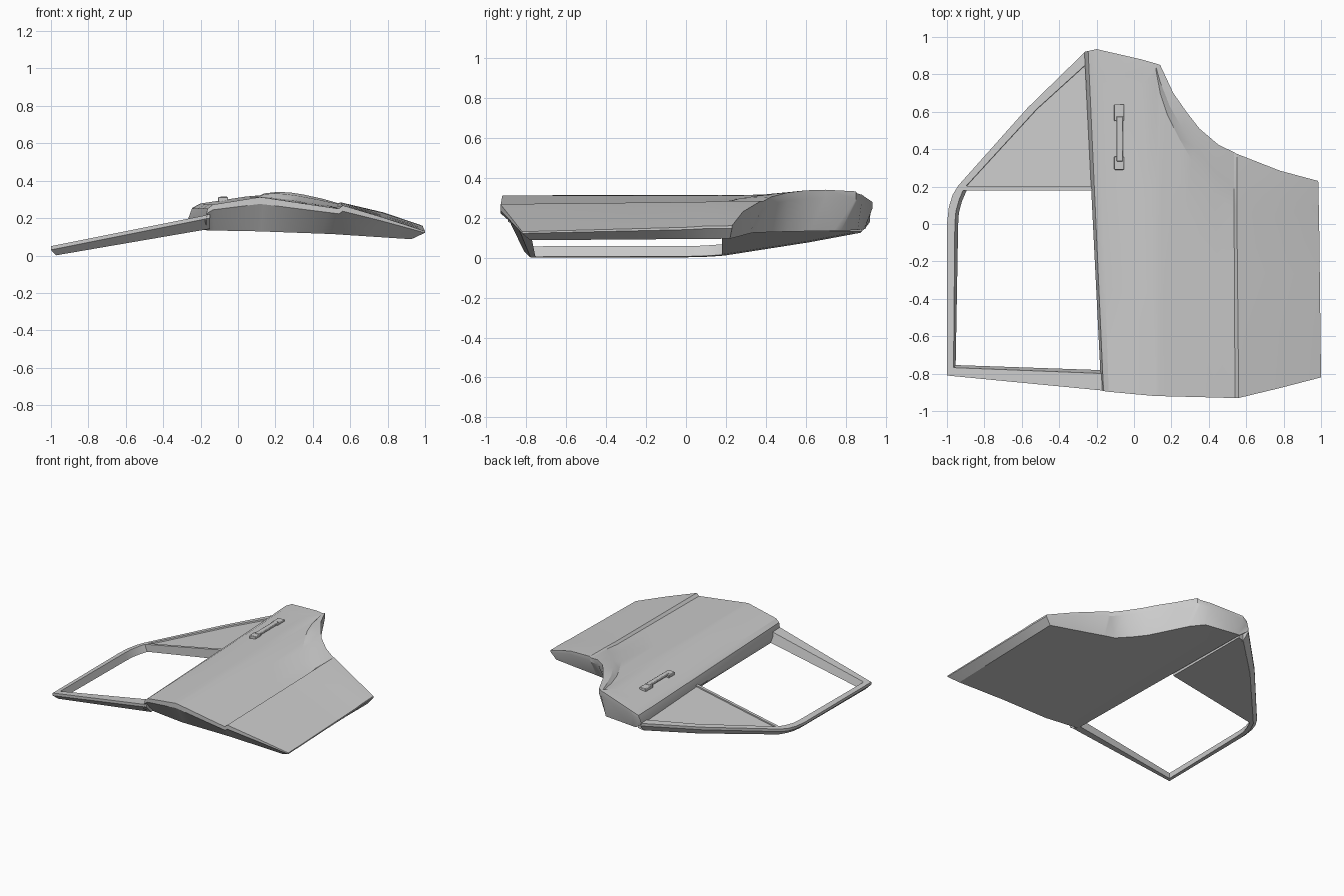
import bpy, bmesh, math
from mathutils import Vector

if "Cube" in bpy.data.objects:
    bpy.data.objects.remove(bpy.data.objects["Cube"])


def finish(name, bm, bevel=0.0):
    bmesh.ops.recalc_face_normals(bm, faces=bm.faces)
    me = bpy.data.meshes.new(name)
    bm.to_mesh(me)
    bm.free()
    ob = bpy.data.objects.new(name, me)
    bpy.context.collection.objects.link(ob)
    if bevel:
        mod = ob.modifiers.new("bevel", "BEVEL")
        mod.width, mod.segments = bevel, 2
    bpy.ops.object.select_all(action='DESELECT')
    ob.select_set(True)
    bpy.context.view_layer.objects.active = ob
    bpy.ops.object.shade_smooth_by_angle(angle=math.radians(25))
    return ob


def interp(x, pts):
    if x <= pts[0][0]:
        return pts[0][1]
    for (a, va), (b, vb) in zip(pts, pts[1:]):
        if x <= b:
            return va + (vb - va) * (x - a) / (b - a)
    return pts[-1][1]


# Door body: each station has a front point, an arch crease point and a back point
stations = [
    ((-.175, -.89, .19), (-.257, .75, .198), (-.265, .92, .20)),
    ((-.163, -.893, .25), (-.237, .75, .252), (-.245, .925, .255)),
    ((-.135, -.897, .272), (-.192, .75, .277), (-.20, .935, .278)),
    ((.115, -.92, .312), (.046, .75, .315), (.04, .88, .315)),
    ((.135, -.92, .31), (.118, .82, .314), (.12, .857, .322)),
    ((.17, -.921, .305), (.14, .70, .313), (.14, .85, .332)),
    ((.25, -.923, .293), (.18, .58, .309), (.21, .70, .34)),
    ((.33, -.925, .281), (.24, .46, .302), (.28, .60, .337)),
    ((.41, -.927, .269), (.31, .34, .294), (.35, .51, .326)),
    ((.48, -.929, .259), (.43, .17, .275), (.45, .425, .304)),
    ((.54, -.93, .25), (.535, .07, .262), (.535, .383, .280)),
    ((.56, -.93, .268), (.55, .07, .279), (.55, .375, .284)),
    ((.78, -.877, .202), (.77, .04, .222), (.78, .285, .230)),
    ((1.0, -.82, .13), (.99, .0, .152), (.985, .23, .16)),
]
BOT_FRONT = [(-.165, -.80), (.09, -.83), (.925, -.78)]
BOT_BACK = [(-.204, .897), (.107, .856), (.2, .68), (.31, .48), (.445, .337), (.944, .22)]
BOT_Z = [(-.2, .135), (.09, .13), (.5, .115), (.93, .087)]

bm = bmesh.new()
top, bot = [], []
for f, c, b in stations:
    f, c, b = Vector(f), Vector(c), Vector(b)
    flare = c.lerp(b, .4)
    flare.z = c.z + (b.z - c.z) * .75
    col = [f, f.lerp(c, .33), f.lerp(c, .67), c, flare, b]
    xf = -.165 + (f.x + .175) * .928
    xb = -.204 + (b.x + .265) * .918
    lo = Vector((xf, interp(xf, BOT_FRONT), interp(xf, BOT_Z)))
    hi = Vector((xb, interp(xb, BOT_BACK), interp(xb, BOT_Z) + .008))
    top.append([bm.verts.new(p) for p in col])
    bot.append([bm.verts.new(lo.lerp(hi, t)) for t in (0, .25, .5, .75, .9, 1)])
n, m = len(top), len(top[0])
for grid in (top, bot):
    for i in range(n - 1):
        for j in range(m - 1):
            bm.faces.new((grid[i][j], grid[i + 1][j], grid[i + 1][j + 1], grid[i][j + 1]))
# Upright lip, then a sloping wall down to the inner skin
rim = ([(i, 0) for i in range(n)] + [(n - 1, j) for j in range(1, m)]
       + [(i, m - 1) for i in range(n - 2, -1, -1)] + [(0, j) for j in range(m - 2, 0, -1)])
lip = []
for i, j in rim:
    t, b = top[i][j].co, bot[i][j].co
    lip.append(bm.verts.new((t.x, t.y, t.z - .2 * (t.z - b.z))))
for k in range(len(rim)):
    (i, j), (p, q) = rim[k], rim[(k + 1) % len(rim)]
    l0, l1 = lip[k], lip[(k + 1) % len(rim)]
    bm.faces.new((top[i][j], top[p][q], l1, l0))
    bm.faces.new((l0, l1, bot[p][q], bot[i][j]))
finish("door_body", bm)


def top_z(x):
    return .05 + (x + 1) * .2


def bottom_z(x):
    return .005 + (x + .95) * .172


# Window frame: one section lofted along the outer and inner outlines
outer = [(-.15, -.892), (-1, -.81), (-1, 0), (-.99, .09), (-.97, .155), (-.94, .205), (-.57, .62), (-.26, .922)]
inner = [(-.15, -.80), (-.965, -.768), (-.958, 0), (-.952, .07), (-.935, .13), (-.91, .19), (-.52, .615), (-.25, .86)]
bm = bmesh.new()
rings = []
for k, ((ox, oy), (ix, iy)) in enumerate(zip(outer, inner)):
    o, i = Vector((ox, oy)), Vector((ix, iy))
    under = o.lerp(i, .75 if k else .6)
    d = (i - o).normalized()
    ib = i + d * .018
    section = [(o.x, o.y, top_z(o.x)), (i.x, i.y, top_z(i.x)),
               (ib.x, ib.y, bottom_z(ib.x)), (under.x, under.y, bottom_z(under.x)),
               (o.x, o.y, top_z(o.x) - .02)]
    rings.append([bm.verts.new(p) for p in section])
for a, b in zip(rings, rings[1:]):
    for k in range(5):
        bm.faces.new((a[k], b[k], b[(k + 1) % 5], a[(k + 1) % 5]))
bm.faces.new(rings[0])
bm.faces.new(rings[-1])
finish("window_frame", bm)


def slab(name, pts, drop):
    bm = bmesh.new()
    up = [bm.verts.new((x, y, top_z(x) - drop)) for x, y in pts]
    dn = [bm.verts.new((x, y, bottom_z(x) + .001)) for x, y in pts]
    bm.faces.new(up)
    bm.faces.new(dn)
    for k in range(len(pts)):
        q = (k + 1) % len(pts)
        bm.faces.new((up[k], up[q], dn[q], dn[k]))
    return finish(name, bm)


# Fixed rear quarter panel, slightly recessed, and the bar along the window
slab("quarter_panel", [(-.915, .19), (-.205, .19), (-.21, .88), (-.255, .875), (-.525, .625)], .01)
slab("window_rear_bar", [(-.925, .18), (-.205, .18), (-.205, .202), (-.905, .202)], .0)


# Door handle: two mounts joined by a grip
def block(bm, x, y, z, sx, sy, sz):
    geo = bmesh.ops.create_cube(bm, size=1)
    for v in geo["verts"]:
        v.co = Vector((v.co.x * sx + x, v.co.y * sy + y, v.co.z * sz + z))


bm = bmesh.new()
block(bm, -.08, .325, .295, .052, .07, .034)
block(bm, -.08, .595, .295, .052, .09, .034)
block(bm, -.076, .455, .307, .036, .24, .018)
finish("door_handle", bm, .004)
